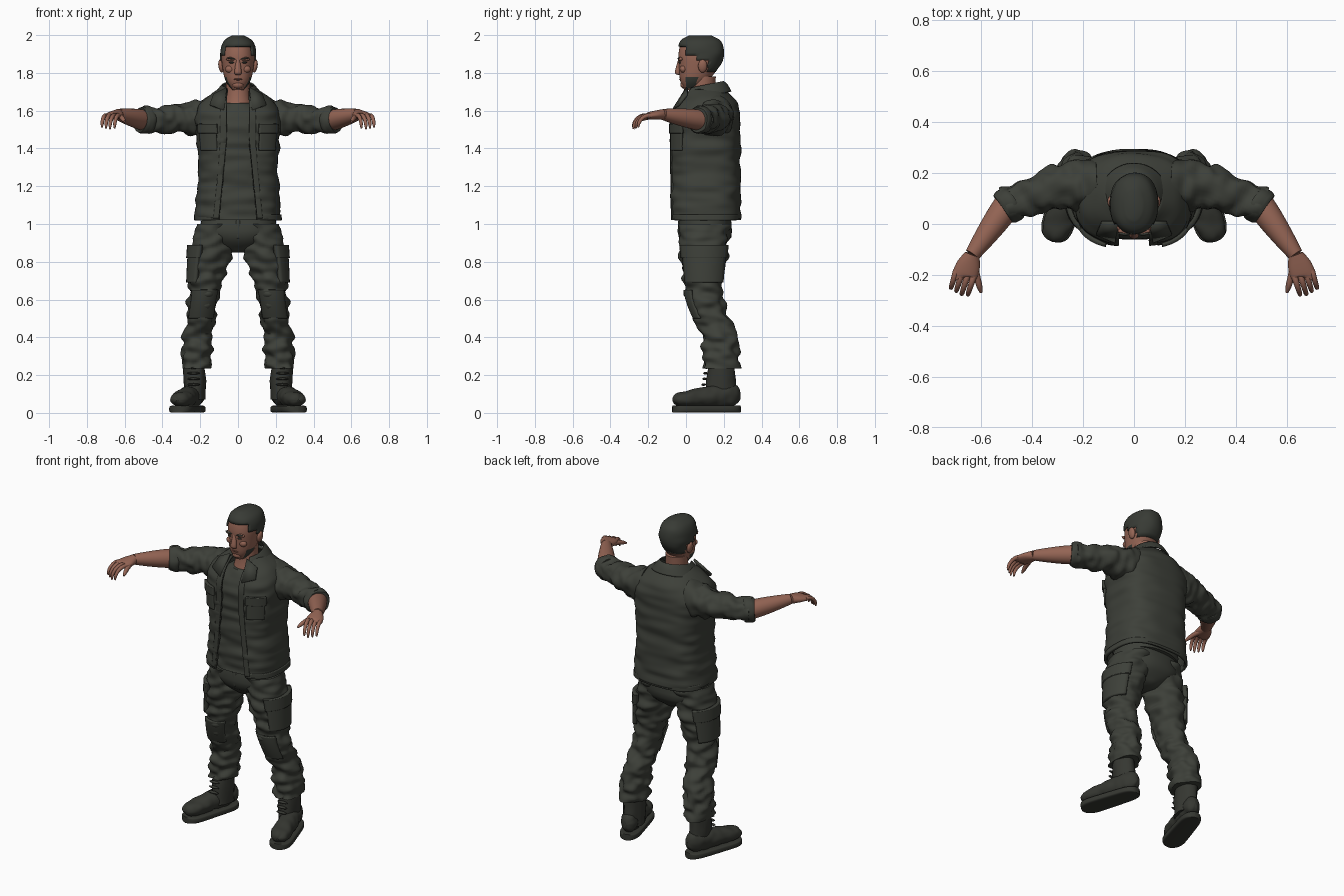
import bpy, bmesh
from math import acos, cos, sin, pi, tau, copysign, radians
from mathutils import Vector, Matrix, noise

default_cube = bpy.data.objects.get("Cube")
if default_cube:
    bpy.data.objects.remove(default_cube)


def material(name, *colour):
    mat = bpy.data.materials.new(name)
    mat.use_nodes = True
    shader = mat.node_tree.nodes["Principled BSDF"]
    shader.inputs["Base Color"].default_value = mat.diffuse_color = (*colour, 1)
    shader.inputs["Roughness"].default_value = .8
    return mat


cloth = material("dark olive cloth", .047, .051, .041)
leather = material("dark leather", .036, .038, .031)
hair = material("dark hair", .04, .044, .036)
skin = material("tan skin", .3, .13, .09)
lips = material("dark lips", .17, .07, .05)
X, Y, Z = Vector((1, 0, 0)), Vector((0, 1, 0)), Vector((0, 0, 1))


def finish(name, bm, mat, mirror=False, thick=0):
    """Turn a bmesh into a smooth object, with optional thickness and mirrored twin."""
    mesh = bpy.data.meshes.new(name)
    bm.to_mesh(mesh)
    bm.free()
    mesh.materials.append(mat)
    obj = bpy.data.objects.new(name, mesh)
    bpy.context.collection.objects.link(obj)
    bpy.ops.object.select_all(action='DESELECT')
    obj.select_set(True)
    bpy.context.view_layer.objects.active = obj
    bpy.ops.object.shade_smooth_by_angle(angle=radians(50))
    if thick:
        solid = obj.modifiers.new("thickness", 'SOLIDIFY')
        solid.thickness, solid.offset = thick, -1
    if mirror:
        obj.modifiers.new("mirror", 'MIRROR')
    return obj


def ring(place, wide, deep, square=2, gap=0):
    """One cross-section: centre, half sizes, squareness and half the front opening."""
    return (*place, wide, deep, square, gap)


def sample(rule, low, high, count):
    return [rule(low + (high - low) * i / count) for i in range(count + 1)]


def pad(rings, extra):
    return [(*r[:3], r[3] + extra, r[4] + extra, *r[5:]) for r in rings]


def smooth(rings, steps=4):
    """Pass a smooth curve through the given rings."""
    rows = []
    for i in range(len(rings) - 1):
        before, after = rings[max(i - 1, 0)], rings[min(i + 2, len(rings) - 1)]
        for k in range(steps):
            t = k / steps
            rows.append([q + t / 2 * (s - p + t * (2 * p - 5 * q + 4 * s - e + t * (3 * (q - s) + e - p)))
                         for p, q, s, e in zip(before, rings[i], rings[i + 1], after)])
    return rows + [rings[-1]]


def loft(name, mat, rings, flat=False, seg=32, wrinkle=0, arc=None, mirror=False, thick=0, shear=0):
    """Skin the rings; flat ones stack upward, others turn to follow their path."""
    bm, rows, grid = bmesh.new(), smooth(rings), []
    path = [Vector(r[:3]) for r in rows]
    side, up, travel = X, Y, 0
    for i, (row, centre) in enumerate(zip(rows, path)):
        previous = path[max(i - 1, 0)]
        if not flat:
            along = (path[min(i + 1, len(path) - 1)] - previous).normalized()
            across = Z.cross(along)
            side = across.normalized() if across.length > .2 else side
            up = along.cross(side).normalized()
        travel += (centre - previous).length
        start, end = arc(row) if arc else (0, tau)
        wide, deep, power = max(row[3], .001), max(row[4], .001), 2 / row[5]
        loop = []
        for j in range(seg + bool(arc)):
            angle = start + (end - start) * j / seg
            c, s = cos(angle), sin(angle)
            fold = wrinkle * noise.noise(Vector((1.5 * c, 1.5 * s, travel * 24)))
            p = centre + side * copysign(abs(c) ** power, c) * (wide + fold)
            p += up * copysign(abs(s) ** power, s) * (deep + fold)
            p.z += shear * (p.y - .1)
            loop.append(bm.verts.new(p))
        grid.append(loop)
    for low, high in zip(grid, grid[1:]):
        for j in range(seg):
            k = (j + 1) % len(low)
            bm.faces.new((low[j], low[k], high[k], high[j]))
    if not arc:
        bm.faces.new(grid[0][::-1])
        bm.faces.new(grid[-1])
    return finish(name, bm, mat, mirror, thick)


def ball(name, mat, place, size, mirror=False, tilt=0):
    bm = bmesh.new()
    matrix = Matrix.Translation(place) @ Matrix.Rotation(tilt, 4, 'Y') @ Matrix.Diagonal((*size, 1))
    bmesh.ops.create_uvsphere(bm, u_segments=16, v_segments=10, radius=1, matrix=matrix)
    finish(name, bm, mat, mirror)


def patch(name, rule, low, high, start, end, extra):
    """Raised cloth panel that follows a ruled surface, on both sides."""
    loft(name, cloth, pad(sample(rule, low, high, 4), extra), True, 12, thick=extra + .004, mirror=True,
         arc=lambda row: (radians(start), radians(end)))


# Jacket: nearly straight body that rounds in over the shoulders
def jacket(z):
    rise = max(0, (z - 1.55) / .17)
    width = (.21 + .07 * abs(z - 1.3)) * (1 - .6 * rise ** 2)
    gap = .06 + .1 * max(0, 1.45 - z)
    return ring((0, .103 + .01 * rise, z), width, .186 * (1 - .5 * rise ** 2), 2.8 - .8 * rise, gap)


def front_edge(row):
    return -acos(min(row[6] / row[3], 1) ** (row[5] / 2))


def open_front(row):
    return front_edge(row), pi - front_edge(row)


def front_strip(row):
    return front_edge(row), front_edge(row) + .14


loft("jacket", cloth, sample(jacket, 1.03, 1.715, 14), True, 64, .01, open_front, thick=.014)
loft("jacket_placket", cloth, pad(sample(jacket, 1.03, 1.66, 12), .004), True, 6, arc=front_strip,
     mirror=True, thick=.012)
loft("jacket_hem", cloth, pad(sample(jacket, 1.02, 1.05, 1), .003), True, 64, arc=open_front, thick=.014)
patch("chest_pocket", jacket, 1.39, 1.51, -68, -33, .01)
patch("chest_pocket_flap", jacket, 1.48, 1.53, -70, -31, .016)

# Collar: sloping band round the neck with two spread points
loft("collar", cloth, [ring((0, .105, 1.675), .135, .135, gap=.1), ring((0, .1, 1.715), .105, .12, gap=.07),
                       ring((0, .1, 1.737), .085, .1, gap=.06)], True, 40, arc=open_front, thick=.008, shear=.2)
bm = bmesh.new()
bm.faces.new([bm.verts.new(p) for p in ((.06, 0, 1.725), (.075, -.075, 1.605), (.15, -.045, 1.635), (.13, 0, 1.69))])
finish("collar_point", bm, cloth, True, .014)


# Shirt: column that closes to a round neckline
def shirt(z):
    rise = max(0, (z - 1.5) / .14)
    return ring((0, .1, z), .185 - .1 * rise ** 2, .155 - .06 * rise ** 2, 2.4)


loft("shirt", cloth, sample(shirt, 1.02, 1.64, 12), True, 40, .012)

# Arms are laid out between joints
shoulder, elbow = Vector((.14, .16, 1.565)), Vector((.5, .07, 1.55))
wrist, knuckles = Vector((.635, -.12, 1.58)), Vector((.664, -.2, 1.573))


def sleeve(t):
    size = .105 - .04 * t
    return ring(shoulder.lerp(elbow, t) + Y * .02 * sin(pi * t), size, size - .01 * sin(pi * t))


def forearm(t):
    size = .055 - .025 * t ** 1.5
    return ring(elbow.lerp(wrist, t), size, size)


cuff_axis = ((elbow - shoulder).normalized() + (wrist - elbow).normalized()).normalized()


def cuff(t):
    size = .065 + .008 * sin(pi * t) ** .5
    return ring(elbow + cuff_axis * (.06 * t - .04), size, size)


loft("sleeve", cloth, sample(sleeve, 0, 1, 8), wrinkle=.02, mirror=True)
loft("rolled_cuff", cloth, sample(cuff, 0, 1, 6), wrinkle=.008, mirror=True)
loft("forearm", skin, sample(forearm, 0, 1, 5), mirror=True)
loft("palm", skin, [ring(wrist, .03, .028), ring(wrist.lerp(knuckles, .5), .046, .024),
                    ring(knuckles, .049, .018), ring(knuckles - Y * .01, .04, .01)], mirror=True)


# Fingers curl downward a little more at every joint
def digit(name, start, heading, length, curl, size):
    place, rings = start, []
    for k in range(6):
        thin = size * (1 - .08 * k)
        rings.append(ring(place, thin, thin))
        bend = curl * k / 4
        place = place + (heading * cos(bend) - Z * sin(bend)) * length / 5
    rings[-1] = ring(rings[-1][:3], size / 3, size / 3)
    loft(name, skin, rings, seg=12, mirror=True)


forward, outward = Vector((.3, -.95, 0)), Vector((.95, .3, 0))
for i, finger in enumerate(("index", "middle", "ring", "little")):
    digit(finger + "_finger", knuckles + outward * (i - 1.5) * .024 + Y * .006, forward,
          .125 - .008 * abs(i - 1), 1.4, .013)
digit("thumb", wrist + Vector((0, -.02, -.01)), Vector((-.25, -.95, 0)), .14, .4, .017)


# Trousers: hips and splayed legs with bent knees
def leg(z):
    t = (1 - z) / .77
    shin = min(max((.65 - z) / .3, 0), 1)
    thigh = max(0, min(z, .9) - .6) / .3
    place = (.1 + .13 * t ** .7, .095 + .09 * shin ** 2 * (3 - 2 * shin), z)
    return ring(place, .078 + .036 * thigh, .095 + .033 * thigh)


loft("trouser_hips", cloth, [ring((0, .1, .85), .05, .06), ring((0, .1, .93), .19, .137, 2.4),
                             ring((0, .1, 1.07), .19, .135, 2.4)], True, 40, .008)
loft("trouser_leg", cloth, sample(leg, .235, 1, 20), True, 36, .024, mirror=True)
patch("cargo_pocket", leg, .69, .87, -58, 58, .017)
patch("cargo_pocket_flap", leg, .82, .89, -61, 61, .023)
patch("knee_panel", leg, .5, .65, -140, -40, .009)
ball("fly", cloth, (0, -.033, .98), (.014, .01, .06))

# Boots: shaft, foot, sole and laces between heel and toe
heel, toe = Vector((.21, .288, 0)), Vector((.32, -.07, 0))


def along_foot(turn):
    t = .5 - .5 * cos(turn)
    return t, (1 - abs(2 * t - 1) ** 6) ** .5


def foot(turn):
    t, taper = along_foot(turn)
    tall = .07 - .032 * t
    return ring(heel.lerp(toe, t) + Z * (.03 + tall), (.052 + .01 * t) * taper, tall * taper)


def sole(turn):
    t, taper = along_foot(turn)
    return ring(heel.lerp(toe, t) + Z * .02, .002 + (.056 + .01 * t) * taper, .019, 5)


loft("boot_shaft", leather, [ring((.23, .185, .07), .055, .08), ring((.23, .185, .27), .056, .072)],
     True, 28, .012, mirror=True)
loft("boot_foot", leather, sample(foot, 0, pi, 12), wrinkle=.006, mirror=True)
loft("boot_sole", leather, sample(sole, 0, pi, 12), mirror=True)
for step in range(4):
    ball("boot_lace", leather, (.235, .108 - .005 * step, .24 - .03 * step), (.034, .012, .007), True)

# Neck and head
loft("neck", skin, [ring((0, .08, 1.59), .085, .08), ring((0, .087, 1.68), .065, .066),
                    ring((0, .092, 1.78), .064, .066)], True)
skull = [ring((0, y, z), wide, deep, 2.2) for y, z, wide, deep in (
    (.03, 1.71, .03, .04), (.045, 1.76, .067, .076), (.07, 1.84, .084, .108),
    (.077, 1.9, .087, .117), (.077, 1.96, .07, .1), (.075, 1.99, .025, .05))]
head = loft("head", skin, skull, True, 40)
head.data.materials.append(hair)
for face in head.data.polygons:  # stubble patch along the jaw
    c = face.center
    if abs(c.x) > .03 and 1.72 < c.z < 1.775 and 0 < c.y < .06:
        face.material_index = 1


# Short hair: a shell over the skull trimmed along the hairline
def below_hairline(face):
    c = face.calc_center_median()
    if c.y < 0:
        return c.z < 1.935
    if c.y < .05:
        return c.z < 1.9
    return c.z < (1.86 if c.y < .12 else 1.8)


raised = [(*r[:2], r[2] + .008, *r[3:]) for r in pad(skull[1:], .008)]
crop = loft("short_hair", hair, raised, True, 48, .004, thick=.012)
bm = bmesh.new()
bm.from_mesh(crop.data)
bmesh.ops.delete(bm, geom=[f for f in bm.faces if below_hairline(f)], context='FACES')
bm.to_mesh(crop.data)
bm.free()

# Facial features
loft("nose", skin, [ring((0, -.036, 1.79), .014, .01), ring((0, -.044, 1.805), .019, .015),
                    ring((0, -.03, 1.875), .009, .01)], True, 16)
ball("chin", skin, (0, -.01, 1.737), (.03, .02, .02))
ball("cheek", skin, (.042, -.014, 1.82), (.026, .018, .02), True)
ball("brow_ridge", skin, (.034, -.028, 1.873), (.03, .013, .011), True)
ball("eyebrow", hair, (.036, -.037, 1.876), (.024, .008, .005), True, -.15)
ball("eye", hair, (.033, -.033, 1.855), (.014, .006, .005), True)
ball("mouth", lips, (0, -.026, 1.766), (.025, .01, .006))
ball("ear", skin, (.09, .088, 1.836), (.014, .024, .035), True, .15)
